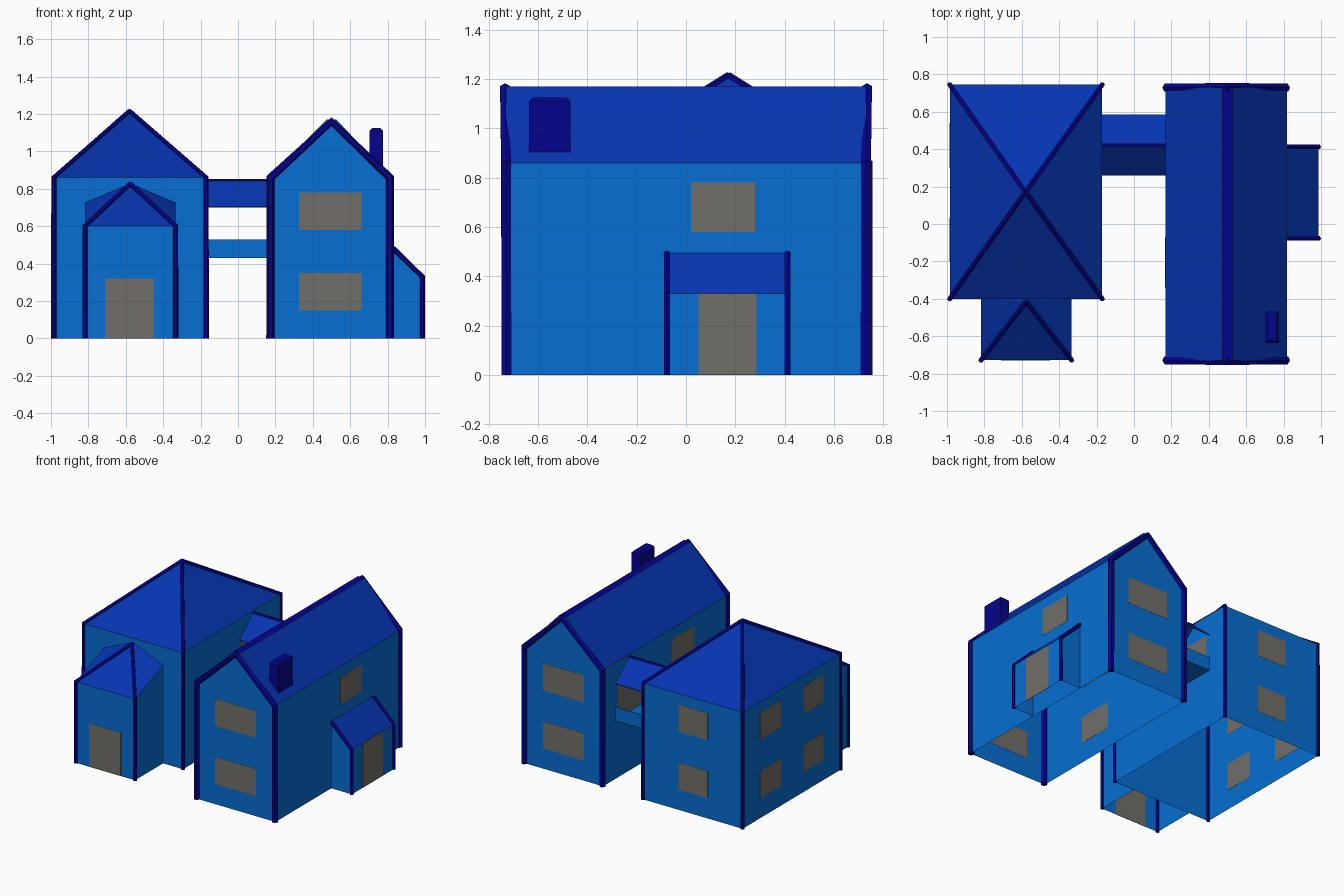
import bpy, bmesh
from itertools import product

if "Cube" in bpy.data.objects:
    bpy.data.objects.remove(bpy.data.objects["Cube"])


def srgb(r, g, b):
    lin = lambda c: c / 12.92 if c <= 0.04045 else ((c + 0.055) / 1.055) ** 2.4
    return (*[lin(v / 255) for v in (r, g, b)], 1)


def material(name, rgb):
    m = bpy.data.materials.new(name)
    m.diffuse_color = srgb(*rgb)
    m.use_nodes = True
    m.node_tree.nodes["Principled BSDF"].inputs["Base Color"].default_value = m.diffuse_color
    return m


WALL = material("wall blue", (6, 110, 210))
ROOF = material("roof blue", (6, 53, 178))
TRIM = material("trim navy", (5, 3, 142))
PANE = material("window grey", (113, 111, 104))


def hull(name, pts, mats, bevel=0, open_dirs=()):
    """Convex shell: sloping roof faces take the second material, a flat ridge
    the third; faces looking along any of open_dirs are left out."""
    bm = bmesh.new()
    for p in pts:
        bm.verts.new(p)
    bmesh.ops.convex_hull(bm, input=bm.verts[:])
    bmesh.ops.dissolve_limit(bm, angle_limit=0.01, verts=bm.verts[:], edges=bm.edges[:])
    if bevel:
        top = max(v.co.z for v in bm.verts) - 1e-4
        rim = [e for e in bm.edges if all(v.co.z > top for v in e.verts)]
        bmesh.ops.bevel(bm, geom=rim, offset=bevel, segments=1, affect='EDGES')
    bmesh.ops.recalc_face_normals(bm, faces=bm.faces[:])
    for f in bm.faces:
        f.normal_update()
        kind = 2 if f.normal.z > 0.95 else 1 if f.normal.z > 0.2 else 0
        f.material_index = min(kind, len(mats) - 1)
    gone = [f for f in bm.faces
            if any(sum(a * b for a, b in zip(f.normal, d)) > 0.95 for d in open_dirs)]
    bmesh.ops.delete(bm, geom=gone, context='FACES')
    me = bpy.data.meshes.new(name)
    bm.to_mesh(me)
    bm.free()
    for m in mats:
        me.materials.append(m)
    ob = bpy.data.objects.new(name, me)
    bpy.context.collection.objects.link(ob)


def box(name, xr, yr, zr, mat, bevel=0):
    hull(name, list(product(xr, yr, zr)), [mat], bevel)


def trim(name, paths, r):
    """Edge trims: thin faceted tubes along polylines."""
    cu = bpy.data.curves.new(name, 'CURVE')
    cu.dimensions = '3D'
    cu.bevel_depth = r
    cu.bevel_resolution = 1
    cu.use_fill_caps = True
    for path in paths:
        s = cu.splines.new('POLY')
        s.use_smooth = False
        s.points.add(len(path) - 1)
        for pt, p in zip(s.points, path):
            pt.co = (*p, 1)
    cu.materials.append(TRIM)
    ob = bpy.data.objects.new(name, cu)
    bpy.context.collection.objects.link(ob)


def plate(name, axis, at, ur, zr):
    """Very thin pane on a wall perpendicular to the given axis."""
    t = (at - 0.0012, at + 0.0012)
    box(name, *((t, ur) if axis == 'x' else (ur, t)), zr, PANE)


EAVE = 0.86
LOW, HIGH = (0.15, 0.35), (0.58, 0.78)
DOWN = (0, 0, -1)

# Left house with pyramid roof, open underneath
X0, X1, Y0, Y1 = -0.985, -0.17, -0.40, 0.745
apex = (-0.58, 0.172, 1.215)
corners = list(product((X0, X1), (Y0, Y1)))
hull("left_house", [(x, y, z) for x, y in corners for z in (0, EAVE)] + [apex],
     [WALL, ROOF], open_dirs=[DOWN])
trim("left_house_trim", [[(x, y, 0), (x, y, EAVE), apex] for x, y in corners], 0.014)

# Left porch with half-hipped roof
px, pf, pb = (-0.818, -0.333), -0.728, -0.40
tip = (-0.577, -0.415, 0.825)
pts = [(x, y, 0) for x in px for y in (pf, pb)]
pts += [(x, pf, 0.6) for x in px] + [(x, pb, 0.725) for x in px] + [(-0.577, pb, 0.828)]
hull("left_porch", pts + [tip], [WALL, ROOF], open_dirs=[DOWN, (0, 1, 0)])
trim("left_porch_trim", [[(x, pf, 0), (x, pf, 0.6), tip] for x in px], 0.014)
plate("left_door", 'y', pf, (-0.71, -0.45), (0, 0.32))

# Right house: gable roof with a flat ridge strip, open underneath
GX, GY, RX, RZ = (0.168, 0.818), 0.73, 0.5, 1.16
pts = [(x, y, z) for x in GX for y in (-GY, GY) for z in (0, EAVE)]
pts += [(RX + d, y, 1.17) for d in (-0.027, 0.027) for y in (-GY, GY)]
hull("right_house", pts, [WALL, ROOF, TRIM], open_dirs=[DOWN])
frames = [[(GX[0] + 0.006, s * 0.728, 0), (GX[0] + 0.006, s * 0.73, EAVE), (RX, s * 0.734, RZ),
           (GX[1] - 0.006, s * 0.73, EAVE), (GX[1] - 0.006, s * 0.728, 0)] for s in (-1, 1)]
trim("right_house_trim", frames, 0.023)
box("chimney", (0.702, 0.776), (-0.636, -0.469), (0.88, 1.125), TRIM, 0.015)

# Right porch with lean-to roof
sx, sy = (GX[1], 0.986), (-0.077, 0.412)
pts = [(x, y, 0) for x in sx for y in sy]
pts += [(sx[1], y, 0.33) for y in sy] + [(sx[0], y, 0.495) for y in sy]
hull("right_porch", pts, [WALL, ROOF], open_dirs=[DOWN, (-1, 0, 0)])
trim("right_porch_trim", [[(sx[1], y, 0), (sx[1], y, 0.33), (sx[0], y, 0.493)] for y in sy], 0.014)
plate("right_door", 'x', sx[1], (0.05, 0.285), (0, 0.33))

# Open bridge between the houses: floor, two parapets, thin gable roof
bx, by, mid = (X1, GX[0]), (0.26, 0.585), 0.4225
box("bridge_floor", bx, by, (0.43, 0.437), WALL)
for name, y in (("front", (by[0], by[0] + 0.006)), ("back", (by[1] - 0.006, by[1]))):
    box("bridge_parapet_" + name, bx, y, (0.43, 0.53), WALL)
for name, y in zip(("front", "back"), by):
    hull("bridge_roof_" + name,
         [(x, a, z + d) for x in bx for a, z in ((y, 0.70), (mid, 0.842)) for d in (0, 0.005)], [ROOF])
trim("bridge_ridge", [[(x, mid, 0.844) for x in bx]], 0.009)
for name, x in (("left", X1), ("right", GX[0])):
    plate("bridge_door_" + name, 'x', x, (0.29, 0.555), (0.437, 0.71))

# Windows on both storeys
for floor, z in (("lower", LOW), ("upper", HIGH)):
    for side, y in (("front", -GY), ("back", GY)):
        plate(f"right_house_{side}_window_{floor}", 'y', y, (0.325, 0.66), z)
    plate(f"right_house_inner_window_{floor}", 'x', GX[0], (-0.34, -0.07), z)
    plate(f"left_house_back_window_{floor}", 'y', Y1, (-0.70, -0.46), z)
    for i, y in enumerate(((0.30, 0.54), (-0.20, 0.035))):
        plate(f"left_house_side_window_{floor}_{i}", 'x', X0, y, z)
plate("right_house_side_window", 'x', GX[1], (0.02, 0.28), HIGH)
